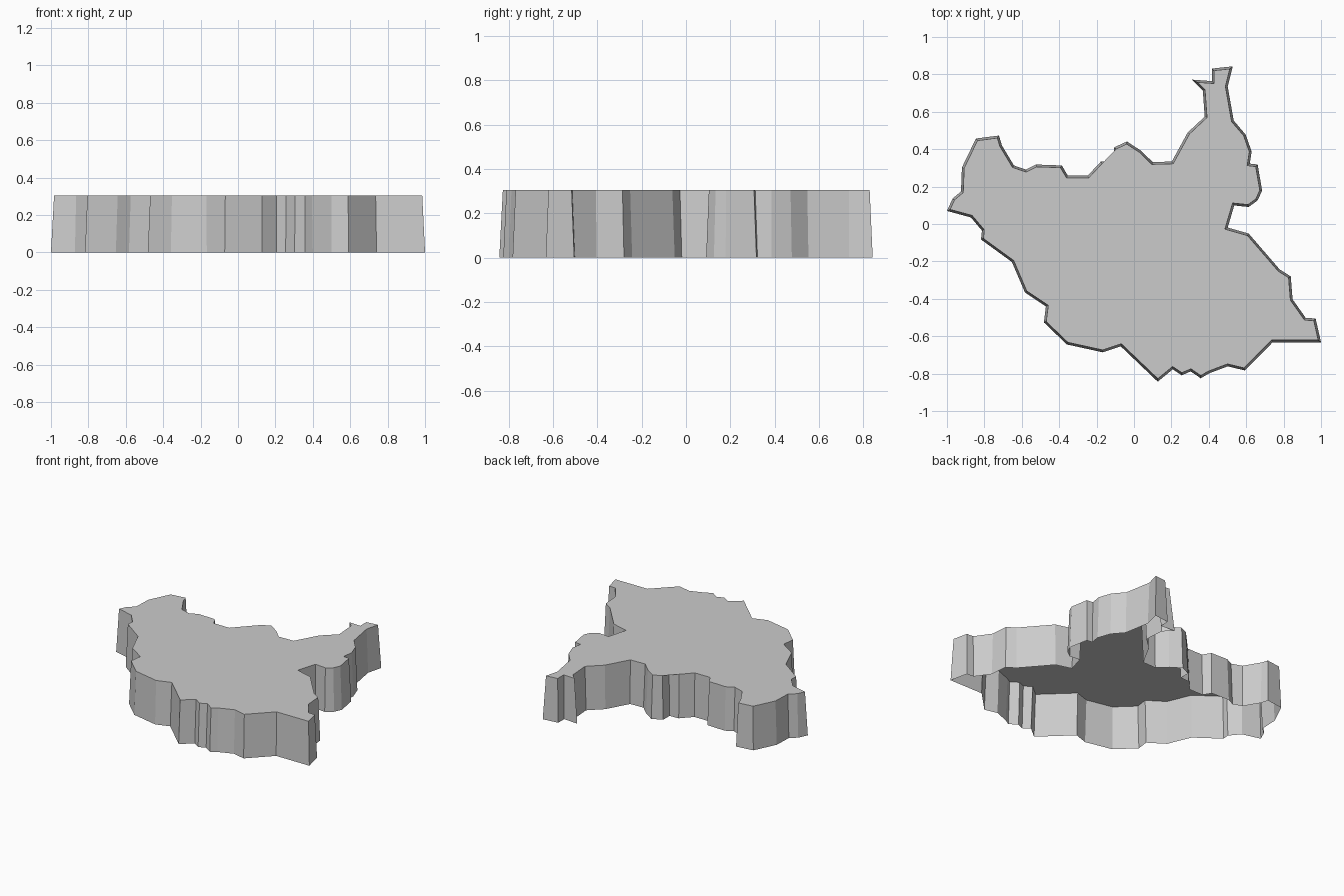
import bpy
import bmesh
from mathutils import Vector

HEIGHT = 0.305
INSET = 0.012   # draft: how far the top edge sits inside the bottom edge

# Bottom outline, clockwise from the western tip
OUTLINE = [
    (-1, .07), (-.97, .136), (-.925, .174), (-.92, .302), (-.845, .457), (-.722, .473),
    (-.706, .42), (-.642, .313), (-.578, .291), (-.525, .318), (-.386, .313), (-.354, .259),
    (-.247, .259), (-.177, .334), (-.108, .337), (-.108, .409), (-.038, .441), (.036, .393),
    (.1, .331), (.202, .334), (.287, .489), (.378, .574), (.368, .713), (.309, .772),
    (.416, .764), (.416, .831), (.528, .843), (.501, .735), (.533, .553), (.597, .478),
    (.629, .387), (.619, .323), (.661, .318), (.685, .179), (.661, .126), (.613, .091),
    (.536, .099), (.501, -.019), (.613, -.051), (.779, -.243), (.838, -.28), (.848, -.403),
    (.918, -.502), (.971, -.505), (1, -.633), (.741, -.633), (.592, -.783), (.501, -.761),
    (.4, -.799), (.357, -.825), (.303, -.788), (.255, -.809), (.207, -.777), (.127, -.843),
    (-.071, -.654), (-.167, -.686), (-.359, -.644), (-.482, -.526), (-.471, -.441),
    (-.583, -.366), (-.653, -.203), (-.818, -.083), (-.813, -.035), (-.872, .035),
]


def inset(points, dist):
    """Mitred inward offset of a clockwise outline."""
    pts = [Vector(p) for p in points]
    result = []
    for i, p in enumerate(pts):
        a = (p - pts[i - 1]).normalized()
        b = (pts[(i + 1) % len(pts)] - p).normalized()
        na, nb = Vector((a.y, -a.x)), Vector((b.y, -b.x))
        result.append(p + (na + nb) * dist / (1 + na.dot(nb)))
    return result


# Open-bottomed shell: drafted walls and a flat top plate
bm = bmesh.new()
low = [bm.verts.new((x, y, 0)) for x, y in OUTLINE]
top = [bm.verts.new((x, y, HEIGHT)) for x, y in inset(OUTLINE, INSET)]
n = len(low)
for i in range(n):
    j = (i + 1) % n
    bm.faces.new((low[j], low[i], top[i], top[j]))
plate = bm.faces.new(top[::-1])
bmesh.ops.triangulate(bm, faces=[plate])

mesh = bpy.data.meshes.new("map_plate")
bm.to_mesh(mesh)
bm.free()
bpy.context.collection.objects.link(bpy.data.objects.new("map_plate", mesh))
